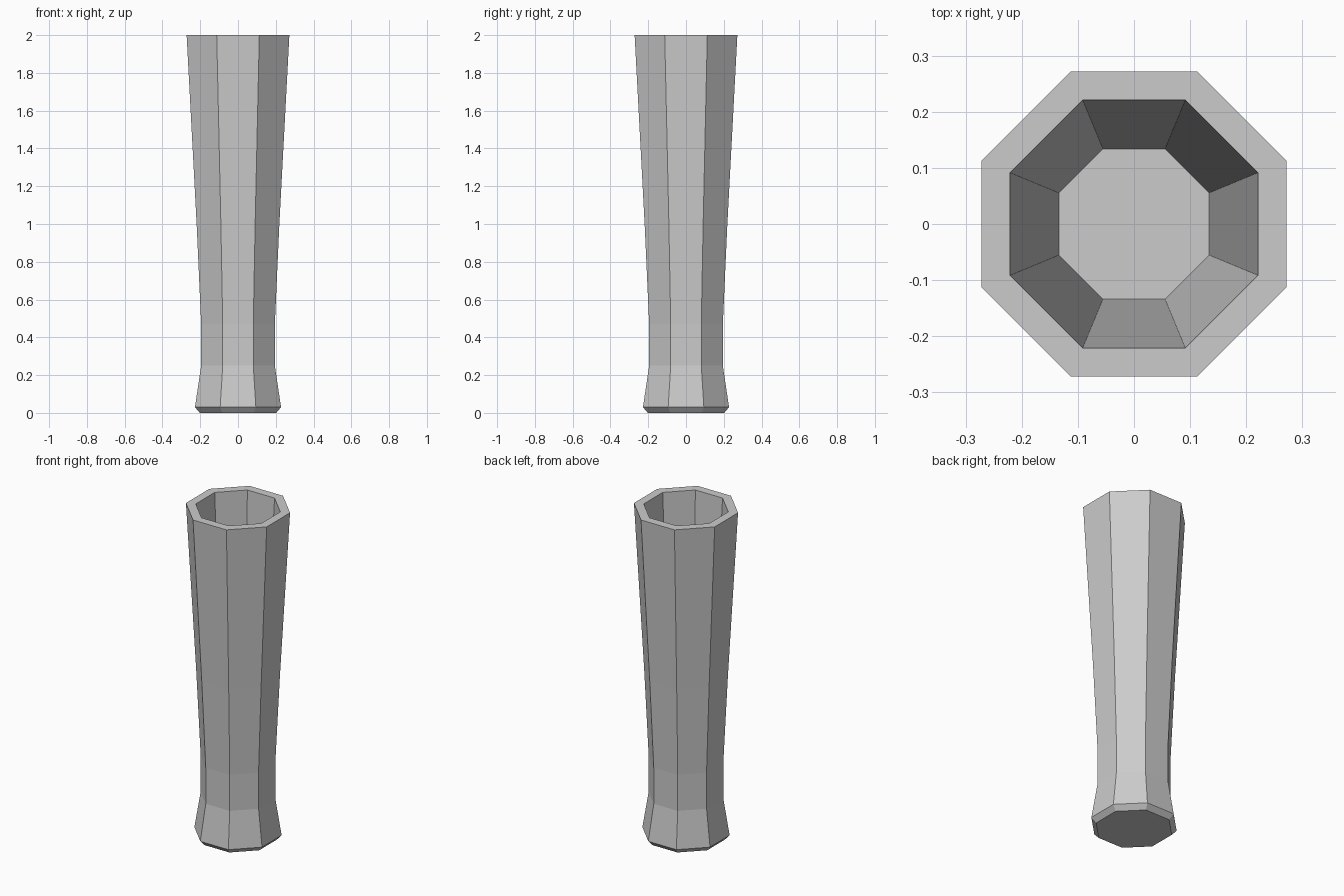
import bpy
import bmesh
import math

cube = bpy.data.objects.get("Cube")
if cube:
    bpy.data.objects.remove(cube, do_unlink=True)

SIDES = 8

# Plain grey
grey = bpy.data.materials.new("plain_grey")
grey.use_nodes = True
grey.diffuse_color = (0.6, 0.6, 0.6, 1)
grey.node_tree.nodes["Principled BSDF"].inputs["Base Color"].default_value = grey.diffuse_color

# (half width across flats, height): outside from the base up, then down inside
PROFILE = [
    (0.202, 0), (0.228, 0.03),              # bevelled foot
    (0.195, 0.25), (0.195, 0.47),           # narrow neck
    (0.219, 1), (0.272, 2),                 # flaring body
    (0.221, 2), (0.134, 0.27),              # rim and hollow
]


def ring(bm, flat, z):
    radius = flat / math.cos(math.pi / SIDES)
    angles = [(i + 0.5) * math.tau / SIDES for i in range(SIDES)]
    return [bm.verts.new((radius * math.cos(a), radius * math.sin(a), z)) for a in angles]


# Hollow octagonal vase
bm = bmesh.new()
rings = [ring(bm, flat, z) for flat, z in PROFILE]
for low, high in zip(rings, rings[1:]):
    for i in range(SIDES):
        j = (i + 1) % SIDES
        bm.faces.new((low[i], low[j], high[j], high[i]))

# Underside and inner floor
bm.faces.new(reversed(rings[0]))
bm.faces.new(rings[-1])
bmesh.ops.recalc_face_normals(bm, faces=bm.faces)

mesh = bpy.data.meshes.new("vase")
bm.to_mesh(mesh)
bm.free()
mesh.materials.append(grey)
vase = bpy.data.objects.new("vase", mesh)
bpy.context.collection.objects.link(vase)
